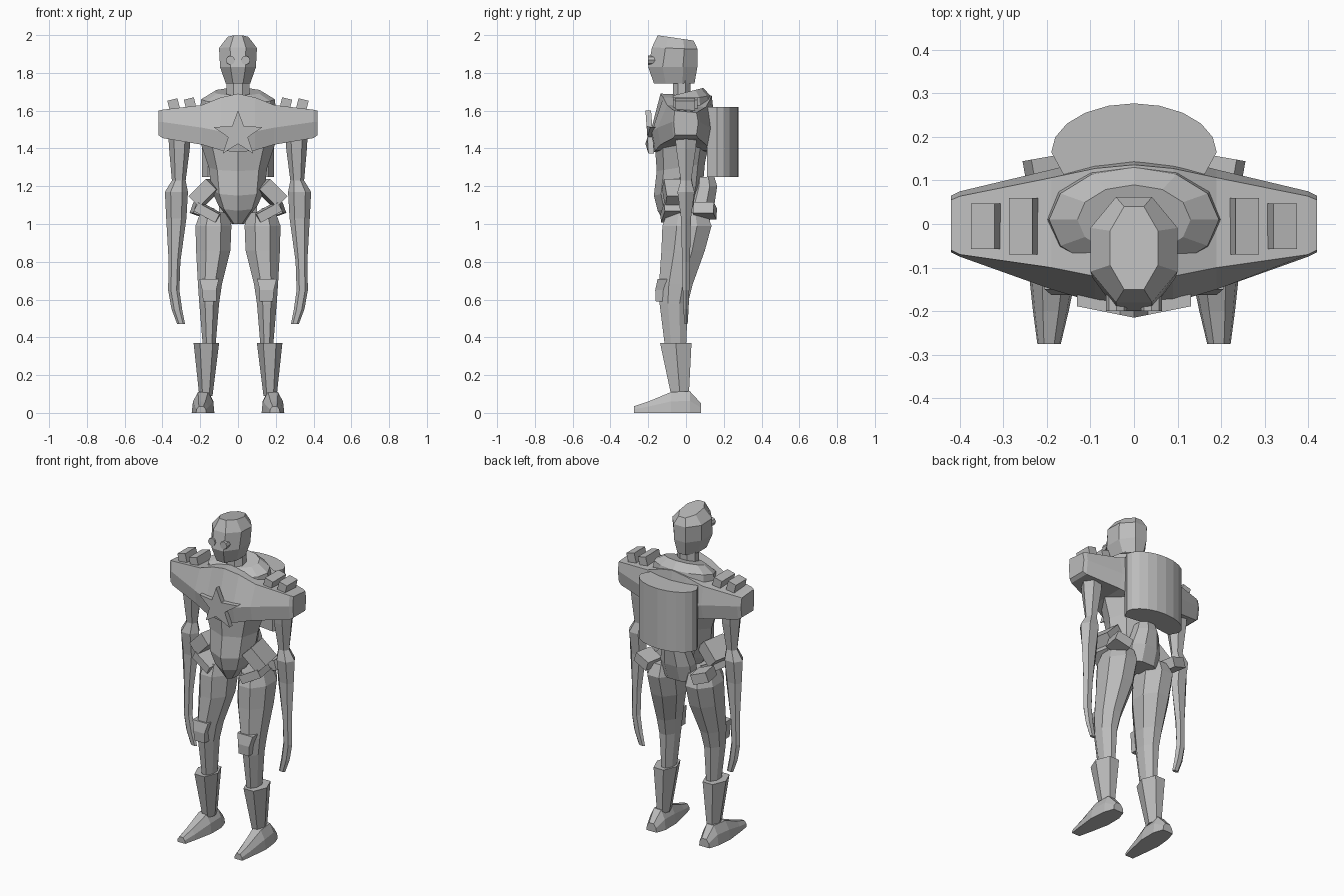
import bpy, bmesh, math
from mathutils import Vector, Matrix

cube = bpy.data.objects.get("Cube")
if cube:
    bpy.data.objects.remove(cube, do_unlink=True)

grey = bpy.data.materials.new("plain_grey")
grey.use_nodes = True
grey.diffuse_color = (0.5, 0.5, 0.5, 1)
grey.node_tree.nodes["Principled BSDF"].inputs["Base Color"].default_value = (0.5, 0.5, 0.5, 1)


def finish(name, bm):
    bmesh.ops.recalc_face_normals(bm, faces=bm.faces)
    mesh = bpy.data.meshes.new(name)
    bm.to_mesh(mesh)
    bm.free()
    mesh.materials.append(grey)
    obj = bpy.data.objects.new(name, mesh)
    bpy.context.collection.objects.link(obj)
    return obj


def loft(name, rings, side=1):
    """Skin a list of equal-length point rings and cap both ends."""
    bm = bmesh.new()
    loops = [[bm.verts.new((x * side, y, z)) for x, y, z in ring] for ring in rings]
    n = len(loops[0])
    for a, b in zip(loops, loops[1:]):
        for i in range(n):
            j = (i + 1) % n
            bm.faces.new((a[i], a[j], b[j], b[i]))
    bm.faces.new(loops[0])
    bm.faces.new(loops[-1])
    return finish(name, bm)


def ring(z, x0, x1, y0, y1, tilt=0.0, n=8, phase=0.0):
    """Horizontal oval ring inside the given bounds; tilt raises its back."""
    cx, cy, rx, ry = (x0 + x1) / 2, (y0 + y1) / 2, (x1 - x0) / 2, (y1 - y0) / 2
    points = []
    for i in range(n):
        a = math.tau * (i + phase) / n
        k = math.cos(math.pi / n) if phase else 1
        c, s = math.cos(a) / k, math.sin(a) / k
        points.append((cx + rx * c, cy + ry * s, z + tilt * s))
    return points


def box(name, size, centre, side=1, turn=0, yaw=0):
    bm = bmesh.new()
    bmesh.ops.create_cube(bm, size=1)
    place = (Matrix.Translation((centre[0] * side, centre[1], centre[2]))
             @ Matrix.Rotation(math.radians(yaw * side), 4, 'Z')
             @ Matrix.Rotation(math.radians(turn * side), 4, 'Y')
             @ Matrix.Diagonal((*size, 1)))
    bm.transform(place)
    return finish(name, bm)


# Head and neck
loft("head", [ring(z, -w, w, f, b, t, 8, 0.5) for z, w, f, b, t in (
    (1.745, .065, -.17, .045, 0), (1.83, .095, -.2, .06, 0),
    (1.93, .1, -.18, .062, -.005), (1.985, .055, -.15, .04, -.014))])
loft("neck", [ring(z, -.06, .06, -.07, .025, 0, 8, 0.5) for z in (1.64, 1.77)])

# Collar rising behind the neck
loft("collar", [ring(z, -w, w, f, b, t, 12) for z, w, f, b, t in (
    (1.61, .2, -.12, .14, .02), (1.66, .195, -.11, .13, .02),
    (1.7, .13, -.07, .09, .02))])

# Shoulder yoke, lofted from side to side
yoke = []
for x, front, lip, back, low, mid, high in (
        (.42, -.065, -.06, .065, 1.47, 1.54, 1.6),
        (.4, -.075, -.07, .075, 1.455, 1.54, 1.605),
        (.19, -.15, -.1, .125, 1.42, 1.51, 1.63),
        (.09, -.18, -.12, .15, 1.39, 1.49, 1.67),
        (0, -.19, -.135, .16, 1.38, 1.48, 1.69)):
    yoke.append([(x, lip, high), (x, front, mid), (x, front * .9, low),
                 (x, back * .85, low), (x, back, mid), (x, back * .85, high - .01)])
yoke += [[(-x, y, z) for x, y, z in r] for r in yoke[-2::-1]]
loft("shoulder_yoke", yoke)

# Tapered torso
loft("torso", [ring(z, -w, w, f, b, t) for z, w, f, b, t in (
    (1.5, .21, -.17, .13, 0), (1.42, .195, -.165, .12, 0),
    (1.3, .155, -.155, .1, .02), (1.18, .14, -.17, .09, .03),
    (1.1, .105, -.15, .07, .03), (1.0, .03, -.11, .03, 0))])
loft("rear_pelvis", [ring(z, -w, w, f, b, 0, 8, 0.5) for z, w, f, b in (
    (1.25, .06, .04, .15), (1.2, .075, .03, .165), (1.1, .1, .0, .15), (1.0, .1, .0, .12))])

# Five-pointed chest star, bent back at the sides
star = []
for depth in (0, .03):
    points = []
    for i in range(10):
        r = .055 if i % 2 else .138
        a = math.pi / 2 + math.tau * i / 10
        x = r * math.cos(a)
        points.append((x, -.215 + abs(x) * .2 + depth, 1.475 + r * .92 * math.sin(a)))
    star.append(points)
loft("chest_star", star)

# Half-round backpack with a flat inner face
arc = [(.19 * math.cos(a), .165 + .112 * math.sin(a))
       for a in (math.pi * i / 10 for i in range(11))]
outline = arc + [(-.16, .11), (0, .13), (.16, .11)]
loft("backpack", [[(x, y, z) for x, y in outline] for z in (1.25, 1.62)])

for side, label in ((1, "left"), (-1, "right")):
    # Eye
    eye = [[(.04 + .024 * math.cos(a), y, 1.867 + .024 * math.sin(a))
            for a in (math.tau * i / 8 for i in range(8))] for y in (-.2, -.16)]
    loft(label + "_eye", eye, side)

    # Shoulder blocks
    box(label + "_inner_shoulder_block", (.055, .13, .06), (.253, -.005, 1.635), side, 14)
    box(label + "_outer_shoulder_block", (.055, .105, .06), (.34, -.005, 1.63), side, 14)

    # Arm from shoulder to tapering hand
    loft(label + "_upper_arm", [ring(z, a, b, -d, d, 0, 6) for z, a, b, d in (
        (1.5, .25, .37, .07), (1.4, .255, .365, .06),
        (1.23, .277, .35, .032), (1.17, .265, .387, .052))], side)
    loft(label + "_forearm", [ring(z, a, b, -d, d, 0, 6) for z, a, b, d in (
        (1.17, .265, .387, .052), (1.03, .273, .38, .03), (.8, .305, .367, .024),
        (.65, .31, .37, .02), (.55, .296, .352, .016), (.47, .28, .322, .01))], side)

    # Hip plates
    box(label + "_hip_pouch", (.13, .15, .08), (.175, -.04, 1.165), side, 45, 10)
    box(label + "_lower_hip_plate", (.13, .13, .05), (.155, -.06, 1.06), side, -28, 10)
    box(label + "_rear_hip_plate", (.1, .11, .06), (.19, .1, 1.07), side, -20, -10)

    # Leg
    loft(label + "_leg", [ring(z, a, b, f, r, t, 8, 0.5) for z, a, b, f, r, t in (
        (1.06, .05, .2, -.1, .11, 0), (.99, .035, .225, -.125, .135, 0),
        (.86, .04, .222, -.13, .1, 0), (.68, .085, .212, -.143, .035, 0),
        (.58, .1, .205, -.14, .01, 0), (.34, .12, .185, -.11, .0, 0))], side)
    loft(label + "_knee_pad", [ring(z, a, b, f, -.1, 0, 4, 0.5) for z, a, b, f in (
        (.59, .115, .185, -.16), (.65, .115, .19, -.163), (.71, .1, .205, -.15))], side)

    # Boot shaft and foot
    loft(label + "_boot", [ring(z, a, b, f, r, 0, 6) for z, a, b, f, r in (
        (.37, .1, .235, -.15, .042), (.09, .135, .205, -.085, .022))], side)
    foot = []
    for y, a, b, height in ((-.275, .168, .222, .035), (-.2, .15, .232, .06),
                            (-.08, .125, .245, .11), (.02, .125, .235, .115),
                            (.08, .145, .215, .05)):
        inset = (b - a) * .28
        foot.append([(a, y, 0), (b, y, 0), (b - inset * .2, y, height * .55),
                     (b - inset, y, height), (a + inset, y, height),
                     (a + inset * .2, y, height * .55)])
    loft(label + "_foot", foot, side)
